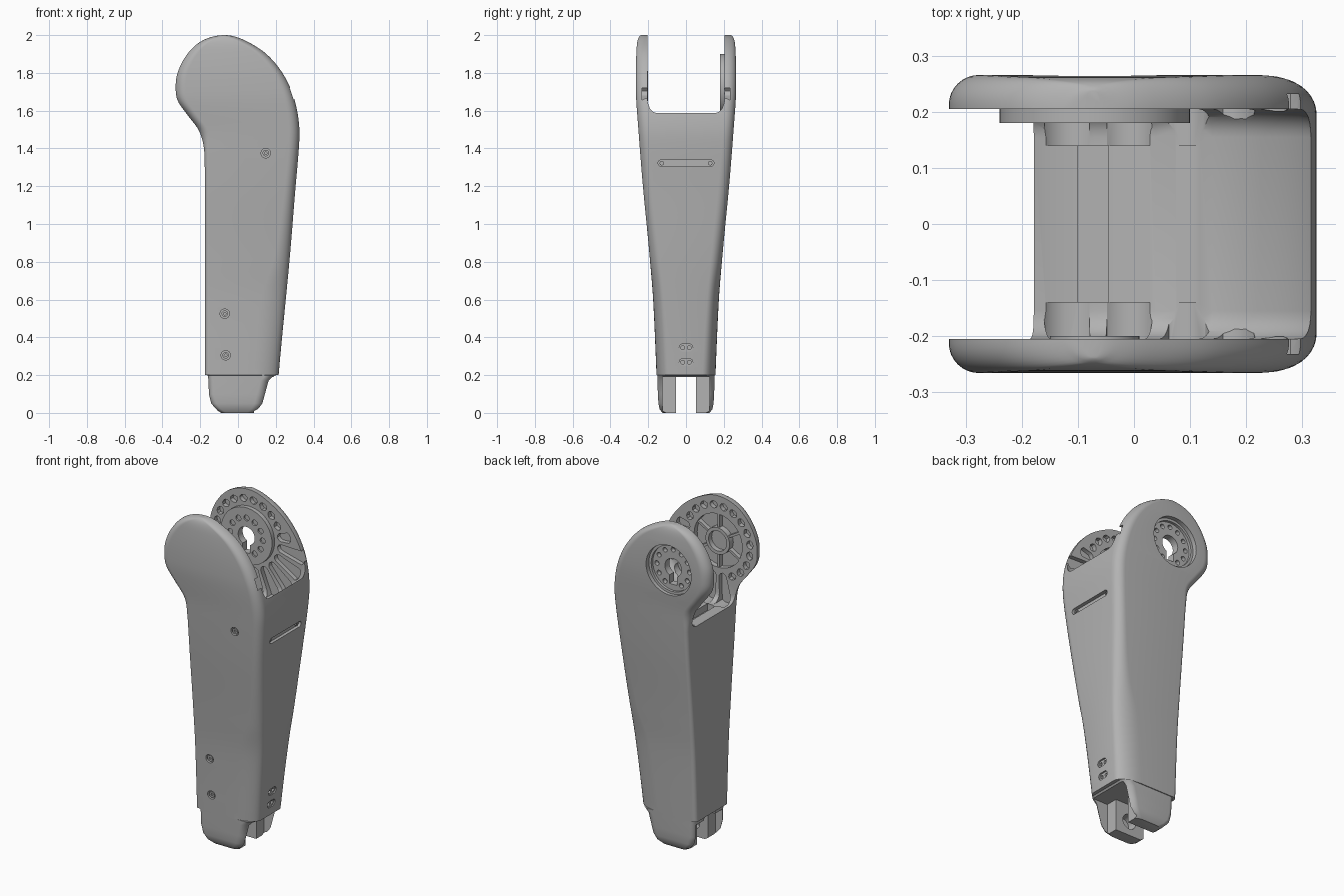
import bpy, bmesh
from math import sin, cos, pi, sqrt, radians

if "Cube" in bpy.data.objects:
    bpy.data.objects.remove(bpy.data.objects["Cube"])

grey = bpy.data.materials.new("plain grey")
grey.use_nodes = True
grey.diffuse_color = (0.45, 0.45, 0.45, 1)
grey.node_tree.nodes["Principled BSDF"].inputs["Base Color"].default_value = (0.45, 0.45, 0.45, 1)

HX, HZ = -0.07, 1.73          # pivot centre of the fork
GAP = 0.205                   # half the clear width of the fork


def loft(name, stacks):
    """One object made of closed solids, each a stack of equal rings."""
    bm = bmesh.new()
    for rings in stacks:
        vs = [[bm.verts.new(p) for p in ring] for ring in rings]
        n = len(vs[0])
        for a, b in zip(vs, vs[1:]):
            for i in range(n):
                j = (i + 1) % n
                bm.faces.new((a[i], a[j], b[j], b[i]))
        bm.faces.new(vs[0])
        bm.faces.new(vs[-1])
    bmesh.ops.recalc_face_normals(bm, faces=bm.faces)
    mesh = bpy.data.meshes.new(name)
    bm.to_mesh(mesh)
    bm.free()
    mesh.materials.append(grey)
    obj = bpy.data.objects.new(name, mesh)
    bpy.context.collection.objects.link(obj)
    return obj


def prism_y(pts, a, b):
    return [[(x, y, z) for x, z in pts] for y in (a, b)]


def prism_x(pts, a, b):
    return [[(x, y, z) for y, z in pts] for x in (a, b)]


def oval(cx, cz, rx, rz=None, n=40):
    rz = rz or rx
    return [(cx + rx * cos(2 * pi * i / n), cz + rz * sin(2 * pi * i / n)) for i in range(n)]


def rect(x0, x1, z0, z1):
    return [(x0, z0), (x1, z0), (x1, z1), (x0, z1)]


def pill(cx, cz, half, r, n=8):
    """Horizontal slot outline with round ends."""
    right = [(cx + half - r + r * cos(-pi / 2 + pi * i / n), cz + r * sin(-pi / 2 + pi * i / n)) for i in range(n + 1)]
    return right + [(2 * cx - x, 2 * cz - z) for x, z in right]


def activate(obj):
    bpy.ops.object.select_all(action='DESELECT')
    obj.select_set(True)
    bpy.context.view_layer.objects.active = obj


def cut(obj, *stacks):
    cutter = loft("cutter", stacks)
    cutter.hide_render = True
    mod = obj.modifiers.new("cut", 'BOOLEAN')
    mod.operation, mod.solver, mod.object = 'DIFFERENCE', 'EXACT', cutter
    activate(obj)
    bpy.ops.object.modifier_apply(modifier=mod.name)
    bpy.data.objects.remove(cutter)


def curve(table, z):
    """Smooth interpolation down the arm, dense at the crown."""
    pts = [(sqrt(2 - h), v) for h, v in table]
    u, last = sqrt(2 - z), len(pts) - 1
    k = 0
    while k < last - 1 and u > pts[k + 1][0]:
        k += 1

    def slope(i):
        a, b = pts[max(i - 1, 0)], pts[min(i + 1, last)]
        return (b[1] - a[1]) / (b[0] - a[0])
    (u0, a), (u1, b) = pts[k], pts[k + 1]
    h = u1 - u0
    t = (u - u0) / h
    return ((2 * t**3 - 3 * t**2 + 1) * a + (t**3 - 2 * t**2 + t) * h * slope(k)
            + (3 * t**2 - 2 * t**3) * b + (t**3 - t**2) * h * slope(k + 1))


def section(z, xl, xr, w, rl, rx, ry):
    """Rounded cross-section of the arm."""
    half = (xr - xl) / 2
    rl, rx = min(rl, half * 0.9), min(rx, half * 0.9)
    pts = []
    for q, (sx, sy) in enumerate(((1, -1), (1, 1), (-1, 1), (-1, -1))):
        ax, ay = (rx, ry) if sx > 0 else (rl, rl)
        cx = xr - ax if sx > 0 else xl + ax
        for i in range(9):
            t = -pi / 2 + q * pi / 2 + i * pi / 16
            pts.append((cx + ax * cos(t), sy * (w - ay) + ay * sin(t), z))
    return pts


# Arm body: outline edges, half width and corner radii along its height
LEFT = [(2, -.07), (1.97, -.19), (1.9, -.268), (1.8, -.32), (1.72, -.33), (1.65, -.318), (1.57, -.262),
        (1.5, -.21), (1.42, -.183), (1.3, -.176), (.7, -.175), (.2, -.175)]
RIGHT = [(2, -.07), (1.97, .04), (1.9, .15), (1.8, .235), (1.7, .285), (1.6, .313), (1.5, .325),
         (1.4, .322), (1.2, .305), (.8, .272), (.2, .215)]
WIDTH = [(2, .235), (1.98, .254), (1.92, .262), (1.7, .265), (1.5, .252), (1.2, .228), (.8, .19), (.6, .174), (.2, .156)]
R_LEFT = [(2, .05), (1.5, .05), (1.38, .025), (.2, .025)]
R_RIGHT = [(2, .05), (1.5, .055), (1.1, .06), (.8, .085), (.62, .13), (.2, .14)]
R_SIDE = [(2, .05), (1.5, .055), (.8, .06), (.2, .07)]
rows = []
for i in range(90):
    u = 0.02 + (sqrt(1.8) - 0.02) * i / 89
    z = 2 - u * u
    rows.append(section(z, *[curve(t, z) for t in (LEFT, RIGHT, WIDTH, R_LEFT, R_RIGHT, R_SIDE)]))
for z, xl, xr, w in ((.199, -.16, .195, .152), (.17, -.156, .168, .151), (.1, -.155, .15, .149),
                     (.05, -.143, .138, .146), (.02, -.12, .12, .14), (0, -.09, .095, .125)):
    rows.append(section(z, xl, xr, w, .03, .05, .05))
arm = loft("arm_body", [rows])

# Fork gap with a dished, filleted saddle
saddle = []
for side in (-1, 1):
    steps = [radians(15 * i) for i in range(7)]
    ring = [[(x, side * (GAP - .05 + .05 * sin(t)), z) for x, z in
             oval(HX, HZ, .37 + .05 * cos(t), .31 + .05 * cos(t), 72)] for t in steps]
    saddle += ring[::-1] if side < 0 else ring
cut(arm, saddle)
cut(arm, prism_y(rect(-.1, -.045, 1.33, 1.5), -.14, .14))


# Teardrop pockets between radial ribs, longer towards the saddle
def pocket(deg):
    long = -115 < deg < -5
    r0, r1 = .19, (.375 if long else .234)
    if -5 <= deg < 25:
        r1 = .28
    half = radians(6.5)
    pts = [(r0, 0), (r0 + .008, half * .7), (r0 + .02, half), (r1 - .015, half), (r1 - .004, half * .6), (r1, 0)]
    pts += [(r, -a) for r, a in pts[-2:0:-1]]
    return [(HX + r * cos(radians(deg) + a), HZ + r * sin(radians(deg) + a)) for r, a in pts]


for side in (-1, 1):
    cut(arm, *[prism_y(pocket(-170 + 18 * i), side * .14, side * .232) for i in range(20)])

# Round hub openings: blind in the front cheek, through in the back one
cut(arm, prism_y(oval(HX, HZ, .16), -.235, -.15))
cut(arm, prism_y(oval(HX, HZ, .15), .15, .32))

# Lower clevis: centre gap, relieved lugs and pin sockets
cut(arm, prism_y(rect(-.4, .4, -.1, .19), -.052, .052))
for side in (-1, 1):
    cut(arm, prism_y(rect(.085, .4, -.1, .19), side * .04, side * .125))
    cut(arm, prism_y(rect(-.4, -.11, -.1, .17), side * .04, side * .125))
    cut(arm, prism_y(oval(-.01, .085, .045), side * .04, side * .11))

# Slot and paired holes on the edge face
cut(arm, prism_x(pill(0, 1.322, .148, .017), .295, .4))
for z in (.345, .268):
    face = curve(RIGHT, z)
    cut(arm, prism_x(pill(0, z, .036, .02), face - .008, face + .05))
    cut(arm, *[prism_x(oval(y, z, .01, n=16), face - .05, face + .05) for y in (-.017, .017)])

# Countersunk screws on the front cheek
for k, (x, z) in enumerate(((.147, 1.375), (-.07, .525), (-.065, .305))):
    w = curve(WIDTH, z)
    cut(arm, prism_y(oval(x, z, .025, n=24), -w - .05, -w + .02))
    screw = loft(f"front_screw_{k + 1}", [prism_y(oval(x, z, .017, n=24), -w + .004, -w + .025)])
    cut(screw, prism_y(oval(x, z, .008, n=6), -w - .01, -w + .012))
for k, y in enumerate((-.128, .128)):
    screw = loft(f"slot_screw_{k + 1}", [prism_x(oval(y, 1.322, .012, n=20), .285, .304)])
    cut(screw, prism_x(oval(y, 1.322, .006, n=6), .298, .32))

# Back hub: stepped plate with keyhole and a ring of bolt holes
hub = loft("back_hub", [[[(x, y, z) for x, z in oval(HX, HZ, r, n=48)]
                         for y, r in ((.18, .17), (.207, .17), (.207, .1505), (.238, .1505))]])
cut(hub, prism_y(oval(HX, HZ, .135), .222, .3))
cut(hub, prism_y(oval(HX, HZ, .055), .1, .3))
cut(hub, prism_y(rect(HX - .025, HX + .025, HZ - .1, HZ), .1, .3))
ring = [(HX + .108 * cos(radians(a)), HZ + .108 * sin(radians(a))) for a in range(-60, 241, 30)]
cut(hub, *[prism_y(oval(x, z, .014, n=16), .195, .3) for x, z in ring])
cut(hub, *[prism_y(oval(x, z, .017, n=16), .1, .19) for x, z in ring])

# Front hub: hollow boss with radial ribs in the blind recess
boss = loft("front_boss", [prism_y(oval(HX, HZ, .08), -.24, -.2)])
cut(boss, prism_y(oval(HX, HZ, .06), -.23, -.1))
ribs = []
for i in range(6):
    a = radians(30 + 60 * i)
    c, s = cos(a), sin(a)
    ribs.append(prism_y([(HX + r * c - t * s, HZ + r * s + t * c)
                         for r, t in ((.075, -.007), (.163, -.007), (.163, .007), (.075, .007))], -.24, -.21))
rib_set = loft("front_hub_ribs", ribs)

for obj in (arm, hub, boss):
    activate(obj)
    bpy.ops.object.shade_smooth_by_angle(angle=radians(32))
